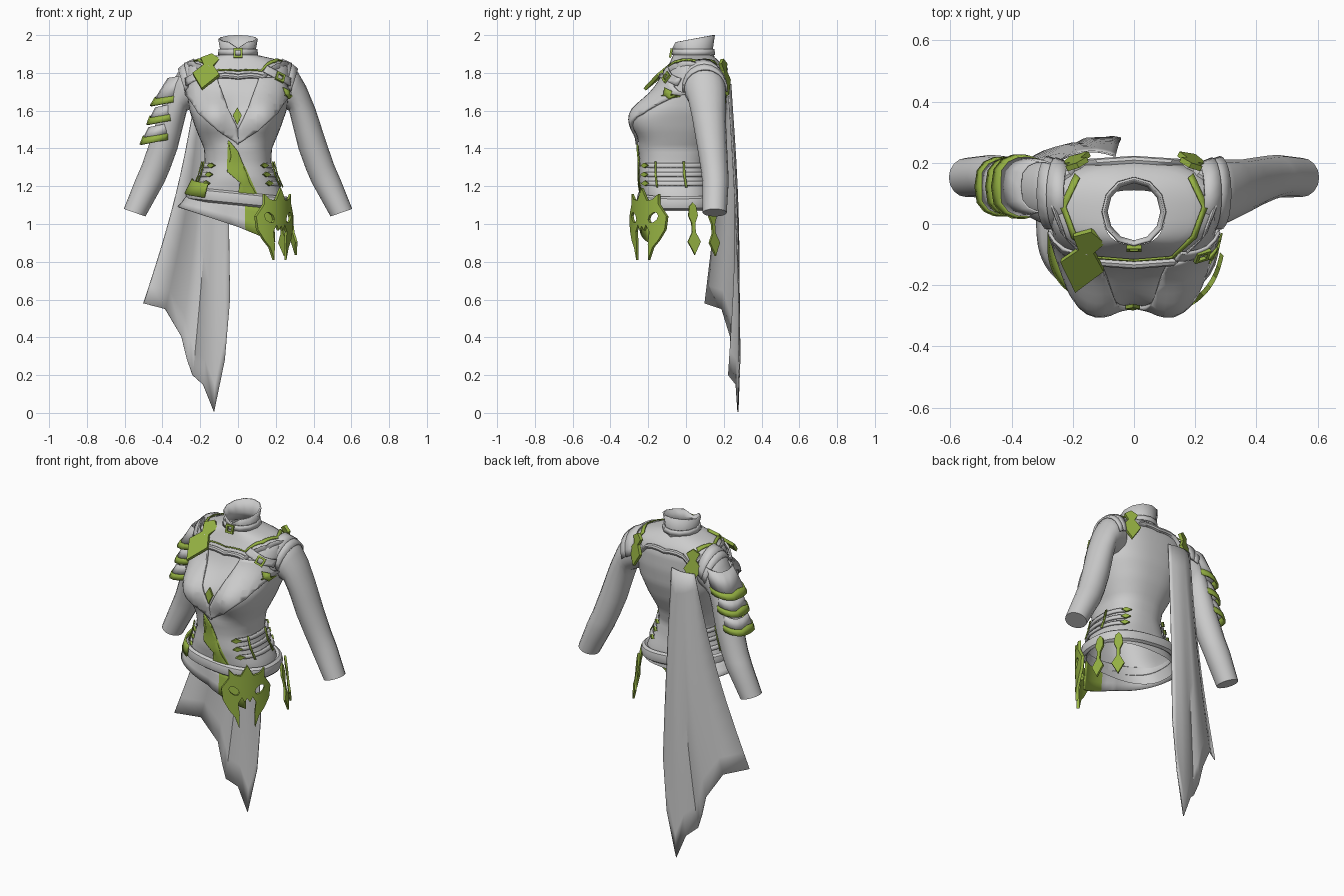
import bpy, bmesh, math
from mathutils import Vector, Matrix
from mathutils.bvhtree import BVHTree

if "Cube" in bpy.data.objects:
    bpy.data.objects.remove(bpy.data.objects["Cube"])

def material(name, rgb):
    m = bpy.data.materials.new(name)
    m.diffuse_color = (*rgb, 1)
    m.use_nodes = True
    m.node_tree.nodes["Principled BSDF"].inputs["Base Color"].default_value = m.diffuse_color
    return m

GREY = material("grey cloth", (0.60, 0.60, 0.60))
GREEN = material("green metal", (0.30, 0.44, 0.055))

def finish(name, bm, mat, thick=0.0, offset=0):
    bmesh.ops.recalc_face_normals(bm, faces=bm.faces)
    me = bpy.data.meshes.new(name)
    bm.to_mesh(me)
    bm.free()
    ob = bpy.data.objects.new(name, me)
    bpy.context.collection.objects.link(ob)
    me.materials.append(mat)
    if thick:
        s = ob.modifiers.new("thickness", "SOLIDIFY")
        s.thickness, s.offset = thick, offset
    return ob

def grid(name, rows, mat, closed=False, thick=0.0, cap=False):
    bm = bmesh.new()
    vs = [[bm.verts.new(p) for p in r] for r in rows]
    n = len(rows[0])
    for a, b in zip(vs, vs[1:]):
        for i in range(n if closed else n - 1):
            j = (i + 1) % n
            bm.faces.new((a[i], a[j], b[j], b[i]))
    if cap:
        bm.faces.new(vs[-1])
    return finish(name, bm, mat, thick)

def lerp_table(table, t):
    t = max(0, min(t, len(table) - 1.0001))
    i = int(t)
    return [a + (b - a) * (t - i) for a, b in zip(table[i], table[i + 1])]

# ---- torso: height, half width, front y, back y
BODY = [(1.07, .262, -.215, .15), (1.16, .24, -.235, .14), (1.24, .20, -.248, .12),
        (1.32, .175, -.245, .11), (1.40, .18, -.25, .13), (1.50, .222, -.235, .175),
        (1.60, .257, -.20, .205), (1.70, .272, -.155, .215), (1.79, .275, -.122, .212),
        (1.84, .262, -.093, .195), (1.872, .20, -.078, .165), (1.895, .10, -.068, .135)]

def body(deg, z, off=0.0):
    """Point on the torso; 0 degrees is the front, 90 the right side."""
    k = next((i for i in range(len(BODY) - 2) if z < BODY[i + 1][0]), len(BODY) - 2)
    f = (z - BODY[k][0]) / (BODY[k + 1][0] - BODY[k][0])
    _, hw, yf, yb = (a + (b - a) * f for a, b in zip(BODY[k], BODY[k + 1]))
    s, c = math.sin(math.radians(deg)), math.cos(math.radians(deg))
    e = 2 / 2.45
    x = math.copysign(abs(s) ** e, s) * (hw + off)
    y = (yf + yb) / 2 - math.copysign(abs(c) ** e, c) * ((yb - yf) / 2 + off)
    if c > 0:  # bust
        y -= min(1, 2.5 * c) * sum(.10 * math.exp(-((x - q) / .115) ** 2 - ((z - 1.575) / .105) ** 2)
                                   for q in (-.14, .14))
    return Vector((x, y, z))

levels = [1.07 + i * .825 / 40 for i in range(41)]
torso = grid("torso", [[body(a * 7.5, z) for a in range(48)] for z in levels], GREY, True)
bpy.context.view_layer.update()
TREE = BVHTree.FromObject(torso, bpy.context.evaluated_depsgraph_get())

def drape(p, d, off):
    p, d = Vector(p), Vector(d)
    hit = TREE.ray_cast(p - d * 3, d)
    if hit[0] is None:
        hit = TREE.find_nearest(p)
    out = hit[1] if hit[1].dot(d) < 0 else -hit[1]
    return hit[0] + out * off

def slice_up(bm, axes):
    for axis, start in axes:
        for i in range(36):
            co, no = [0, 0, 0], [0, 0, 0]
            co[axis], no[axis] = start + .025 * i + .003, 1
            bmesh.ops.bisect_plane(bm, geom=bm.verts[:] + bm.edges[:] + bm.faces[:], plane_co=co, plane_no=no)

def patch(name, pts, mat, off=.006, thick=.008, sx=1):
    """Front-facing outline (x, z) laid onto the torso."""
    bm = bmesh.new()
    bm.faces.new([bm.verts.new((sx * x, -.15, z)) for x, z in pts])
    bmesh.ops.triangulate(bm, faces=bm.faces)
    slice_up(bm, ((0, -.4), (2, 1.0)))
    for v in bm.verts:
        v.co = drape(v.co, (0, 1, 0), off)
    return finish(name, bm, mat, thick)

def band(name, a0, a1, z0, z1, mat, off=.01, thick=.01, n=16, tilt=0.0):
    return grid(name, [[body(a0 + (a1 - a0) * i / n, z + tilt * i / n, off) for i in range(n + 1)]
                       for z in (z0, (z0 + z1) / 2, z1)], mat, False, thick)

def ornament(name, pts, pos, normal, mat=GREEN, scale=1.0, thick=.012, lean=0.0, holes=(), bend=0.0):
    """Flat outline (u, v) standing at pos and facing along normal, optionally bowed."""
    cu = bpy.data.curves.new(name, "CURVE")
    cu.dimensions, cu.fill_mode, cu.extrude = "2D", "BOTH", thick / 2
    for loop in [pts, *holes]:
        sp = cu.splines.new("POLY")
        sp.points.add(len(loop) - 1)
        for q, (u, v) in zip(sp.points, loop):
            q.co = (u * scale, v * scale, 0, 1)
        sp.use_cyclic_u = True
    n = Vector(normal).normalized()
    u = Vector((0, 0, 1)).cross(n).normalized()
    rot = Matrix((u, n.cross(u), n)).transposed() @ Matrix.Rotation(lean, 3, "Z")
    tmp = bpy.data.objects.new(name, cu)
    bpy.context.collection.objects.link(tmp)
    me = bpy.data.meshes.new_from_object(tmp.evaluated_get(bpy.context.evaluated_depsgraph_get()))
    bpy.data.objects.remove(tmp)
    bpy.data.curves.remove(cu)
    if bend:
        bm = bmesh.new()
        bm.from_mesh(me)
        slice_up(bm, ((0, -.45),))
        for v in bm.verts:
            v.co.z += .025 - bend * v.co.x ** 2
        bm.to_mesh(me)
        bm.free()
    me.transform(Matrix.Translation(pos) @ rot.to_4x4())
    me.materials.clear()
    me.materials.append(mat)
    ob = bpy.data.objects.new(name, me)
    bpy.context.collection.objects.link(ob)
    return ob

def mirrored(half):
    return half + [(-u, v) for u, v in reversed(half) if abs(u) > 1e-6]

KITE = mirrored([(0, 1), (.5, .1), (0, -1)])
BROOCH = mirrored([(0, .12), (.05, .085), (.024, .035), (.068, -.03), (0, -.14)])

# ---- collar, with a dipped front, and its strap
def neck(deg, r, z):
    a = math.radians(deg)
    return Vector((r * math.sin(a), .04 - r * 1.08 * math.cos(a), z))

def collar_top(deg):
    c = math.cos(math.radians(deg))
    return 1.98 - .02 * c - (.03 if c > .95 else 0)

ring = [i * 30 for i in range(12)]
grid("collar", [[neck(a, .102, 1.87) for a in ring], [neck(a, .09, 1.92) for a in ring],
                [neck(a, .101, collar_top(a)) for a in ring]], GREY, True, .008)
grid("collar_strap", [[neck(a, .102, 1.895) for a in ring], [neck(a, .099, 1.925) for a in ring]], GREY, True, .008)
SQUARE = [(-.025, -.025), (.025, -.025), (.025, .025), (-.025, .025)]
INNER = [[(u * .55, v * .55) for u, v in SQUARE]]
ornament("collar_buckle", SQUARE, (0, -.08, 1.905), (0, -1, .2), holes=INNER)

# ---- sleeves: inner x z, outer x z, centre y, half depth
ARM = [(.19, 1.63, .23, 1.865, .09, .10), (.25, 1.61, .305, 1.825, .10, .11), (.27, 1.60, .36, 1.73, .11, .10),
       (.285, 1.54, .41, 1.61, .12, .09), (.32, 1.40, .465, 1.44, .137, .08), (.36, 1.29, .51, 1.31, .15, .073),
       (.39, 1.22, .545, 1.23, .156, .07), (.49, 1.04, .605, 1.08, .152, .064)]

def arm(side, t, deg, k=1.0):
    xi, zi, xo, zo, y, h = lerp_table(ARM, t)
    c, s = math.cos(math.radians(deg)) * k, math.sin(math.radians(deg)) * k
    return Vector((side * ((xi + xo) / 2 + c * (xo - xi) / 2), y + s * h, (zi + zo) / 2 + c * (zo - zi) / 2))

for side, tag in ((-1, "left"), (1, "right")):
    grid(tag + "_sleeve", [[arm(side, t / 2, a * 22.5) for a in range(16)] for t in range(15)], GREY, True, cap=True)
    # layered shoulder flaps
    for i, (t0, t1, k) in enumerate(((.0, .7, 1.05), (.45, 1.15, 1.03))):
        grid(f"{tag}_shoulder_flap_{i}", [[arm(side, t, a, k + .02 * j) for a in range(-95, 96, 19)]
             for j, t in enumerate((t0, (t0 + t1) / 2, t1))], GREY, False, .01)

# ---- three flared plates with metal rims on one upper arm
for i, (cx, cz, r, up, slide) in enumerate(((-.367, 1.655, .088, .13, .5), (-.397, 1.555, .080, .075, .3),
                                            (-.432, 1.45, .080, .075, .3))):
    def hoop(k, dz, a):
        c, s = math.cos(math.radians(a)), math.sin(math.radians(a))
        return Vector((cx + dz * slide - c * r * k, .122 + math.copysign(abs(s) ** .7, s) * (r * k + .014),
                       cz + dz - .014 * c))
    turn = range(-150, 151, 25)
    grid(f"arm_plate_{i}", [[hoop(k, dz, a) for a in turn] for k, dz in ((.78, up), (.92, .02))], GREY, False, .006)
    grid(f"arm_rim_{i}", [[hoop(.95, .02 + (.012 if abs(a) < 5 else 0), a) for a in turn],
                          [hoop(1, -.016, a) for a in turn]], GREEN, False, .01)

# ---- yoke roll and metal trim, laid over the shoulders from above
def over(path, off):
    path = [Vector(p) for p in path]
    fine = [a.lerp(b, j / 4) for a, b in zip(path, path[1:]) for j in range(4)] + [path[-1]]
    return [drape((p.x, p.y, 1.82), (0, 0, -1), off) for p in fine]

def full(half):
    return half + [(-x, y) for x, y in reversed(half) if x]

roll = over(full([(0, .203), (.16, .192), (.23, .16), (.262, .06), (.225, -.04), (.135, -.118), (0, -.128)])
            + [(0, .203)], .006)
tube = [[p + Vector((p.x * math.cos(a) * .05, math.cos(a) * .014, math.sin(a) * .015))
         for a in (i * math.pi / 4 for i in range(8))] for p in roll]
grid("yoke_roll", tube, GREY, True)
for side, tag in ((-1, "left"), (1, "right")):
    path = ((.19, .16, .92), (.238, .06, .92), (.20, -.04, .92), (.125, -.105, .96), (0, -.114, .97))
    edges = [over([(side * x * (k or 1), y * (k or 1)) for x, y, k in pts], .008)
             for pts in (path, [(x, y, 0) for x, y, k in path])]
    grid(tag + "_yoke_trim", edges, GREEN, False, .006)

# ---- lapels and chest straps, with a buckle and a metal tip on one side
LAPEL = [(-.27, 1.69), (-.20, 1.585), (-.10, 1.495), (.005, 1.42), (.0, 1.50), (-.06, 1.61), (-.11, 1.77), (-.23, 1.77)]
for sx, tag in ((1, "left"), (-1, "right")):
    patch(tag + "_lapel", LAPEL, GREY, .008, .014, sx)
    patch(tag + "_chest_strap", [(-.13, 1.80), (-.26, 1.73), (-.265, 1.77), (-.15, 1.83)], GREY, .014, .01, sx)
ornament("strap_buckle", SQUARE, drape((.21, -.1, 1.77), (0, 1, 0), .024), (.6, -1, .6), lean=-.5, holes=INNER)
patch("lapel_tip", [(.275, 1.69), (.225, 1.715), (.235, 1.68), (.25, 1.66)], GREEN, .022, .008)
ornament("chest_gem", KITE, drape((0, 0, 1.565), (0, 1, 0), .016), (0, -1, .1), scale=.047)

# ---- front panel and side plate
patch("front_inset", [(-.05, 1.445), (0, 1.385), (.03, 1.31), (.06, 1.22), (.11, 1.13), (-.005, 1.13),
                      (.01, 1.22), (-.055, 1.275), (-.035, 1.36)], GREEN)
band("waist_plate", -95, -34, 1.165, 1.24, GREEN, .04, .01, tilt=-.025)

# ---- brooches on the shoulders
ornament("front_brooch", BROOCH, (-.163, -.112, 1.812), (-.1, -.66, .74), lean=-.08, scale=1.06, thick=.018)
for s, tag in ((-1, "left"), (1, "right")):
    ornament(tag + "_back_brooch", BROOCH, (s * .19, .205, 1.785), (s * .45, 1, .18), scale=.75, thick=.018)

# ---- waist straps with arrow ends and clips
for s, tag in ((-1, "left"), (1, "right")):
    for i, z in enumerate((1.31, 1.262, 1.215)):
        band(f"{tag}_waist_strap_{i}", s * 46, s * 140, z - .011, z + .011, GREY, .01, .012)
        for a in (43, 142):
            p = body(s * a, z, .016)
            n = Vector((p.x, p.y + .07, 0))
            ornament(f"{tag}_strap_tip_{i}_{a}", KITE, p, n, scale=.028, lean=math.pi / 2)
    for a in (66, 102):
        band(f"{tag}_strap_clip_{a}", s * (a - 1.5), s * (a + 1.5), 1.195, 1.33, GREEN, .019, .006, 2)

# ---- rolled belt, tilted across the hips
def belt(a, phi):
    p = body(a, 1.13, .012 + .02 * math.cos(phi))
    p.z = 1.135 - .10 * p.x + .036 * math.sin(phi)
    return p
grid("hip_belt", [[belt(a, k * math.pi / 4) for k in range(8)] for a in range(0, 361, 10)], GREY, True)

# ---- slanted hip sash with a metal end
def sash(a, f):
    p = body(a, 1.09, .008 + .05 * f * (-a / 90 if a < 0 else .3))
    low = .985 - .33 * p.x - .08 * max(p.x, 0) + .08 * max(0, p.y)
    p.z = 1.13 - .1 * p.x + (low - 1.13 + .1 * p.x) * f
    return p
rows = [[sash(a, f) for f in (0, .33, .66, 1)] for a in range(-130, 41, 5)]
ob = grid("hip_sash", rows, GREY, False, .008)
ob.data.materials.append(GREEN)
for f in ob.data.polygons:
    if f.center.x > .05:
        f.material_index = 1

# ---- horned mask on the hip, with eye holes and two long fangs
MASK = mirrored([(0, .19), (.035, .125), (.07, .13), (.10, .16), (.10, .105), (.138, .04), (.13, -.03), (.10, -.085),
                 (.068, -.125), (.045, -.19), (.042, -.11), (.05, -.04), (.03, -.005), (.015, -.035), (0, -.01)])
eyes = [[(s * (.072 + .028 * math.cos(k * math.pi / 4)), .034 + .01 * math.cos(k * math.pi / 4)
          + .026 * math.sin(k * math.pi / 4)) for k in range(8)] for s in (-1, 1)]
ornament("hip_mask", MASK, (.205, -.212, 1.0), (1, -1, 0), thick=.016, holes=eyes, bend=2.5)

# ---- hanging charms
CHARM = mirrored([(0, .14), (.018, .12), (.026, .07), (.010, .03), (.010, -.02), (.036, -.07), (.020, -.10), (0, -.14)])
ornament("side_charm", CHARM, (.288, .04, .975), (1, .35, .15))
ornament("back_charm", CHARM, (.235, .145, .97), (1, .9, .15))

# ---- long ragged cape hung from one shoulder
HEM = [(-.50, .10, .58), (-.385, .19, .55), (-.30, .235, .405), (-.27, .235, .28), (-.24, .225, .20),
       (-.185, .265, .15), (-.127, .275, .005), (-.07, .285, .28), (-.042, .28, .60)]
rows = []
for i in range(13):
    t = i / 12
    row = []
    for k, (x, y, z) in enumerate(HEM):
        u = k / 8
        top = Vector((-.215 + .155 * u, .222 + .015 * math.sin(u * math.pi), 1.74))
        p = top.lerp(Vector((x, y, z)), t)
        p.x += .03 * (1 - u) * math.sin(t * math.pi)
        p.y += .03 * math.sin(t * math.pi) * (.2 + .8 * math.sin(u * math.pi))
        row.append(p)
    rows.append(row)
grid("cape", rows, GREY, False, .006)

# ---- smooth shading with kept edges
for ob in list(bpy.context.scene.objects):
    bpy.ops.object.select_all(action="DESELECT")
    ob.select_set(True)
    bpy.context.view_layer.objects.active = ob
    bpy.ops.object.shade_smooth_by_angle(angle=math.radians(35))
